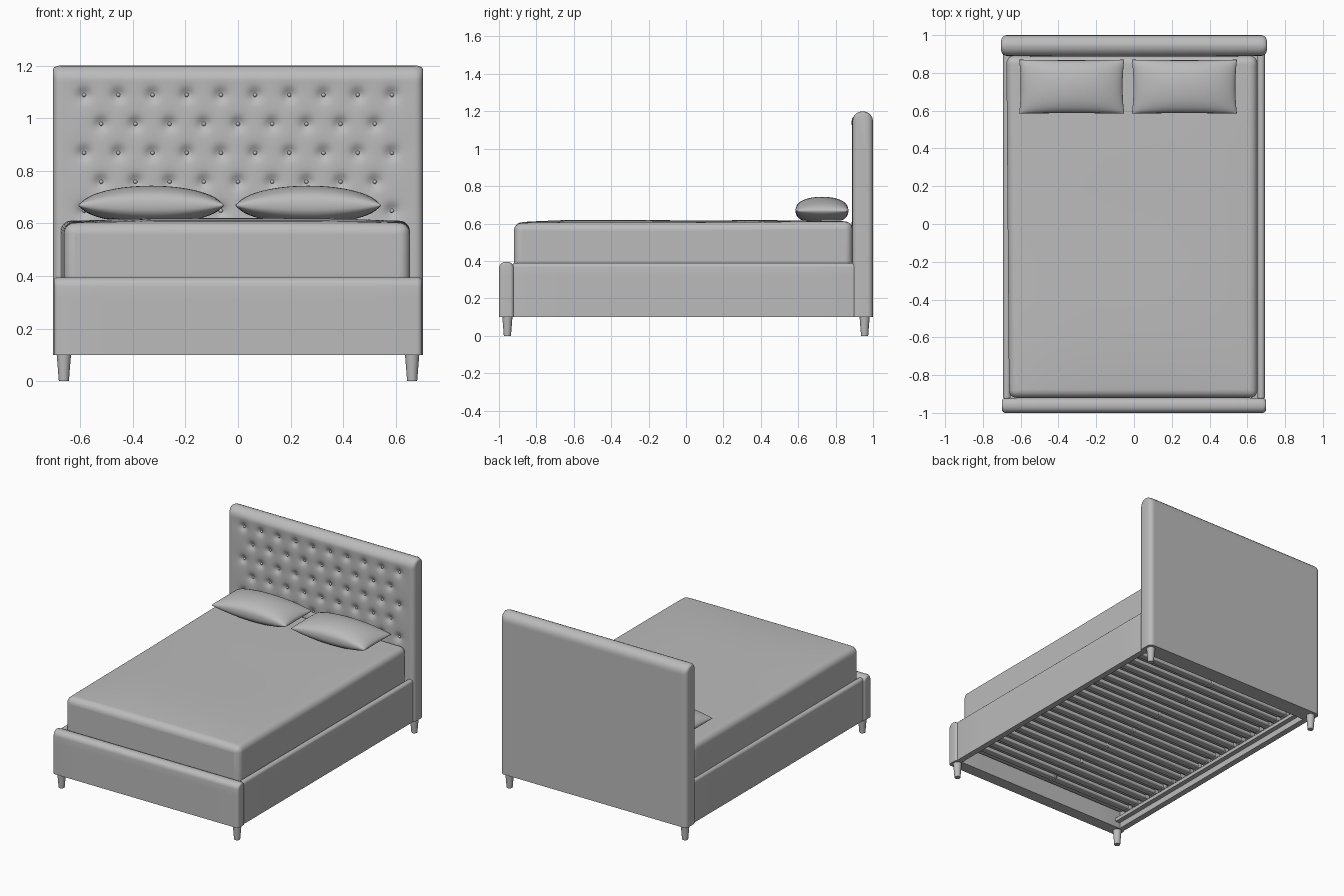
import bpy, bmesh, math
from mathutils import Matrix

cube = bpy.data.objects.get("Cube")
if cube:
    bpy.data.objects.remove(cube, do_unlink=True)

grey = bpy.data.materials.new("soft grey")
grey.use_nodes = True
tone = (0.5, 0.5, 0.5, 1)
grey.diffuse_color = tone
grey.node_tree.nodes["Principled BSDF"].inputs["Base Color"].default_value = tone


def finish(name, bm, angle=40):
    """Turn a bmesh into a smooth-shaded object."""
    bmesh.ops.recalc_face_normals(bm, faces=bm.faces)
    mesh = bpy.data.meshes.new(name)
    bm.to_mesh(mesh)
    bm.free()
    mesh.materials.append(grey)
    obj = bpy.data.objects.new(name, mesh)
    bpy.context.collection.objects.link(obj)
    bpy.ops.object.select_all(action='DESELECT')
    obj.select_set(True)
    bpy.context.view_layer.objects.active = obj
    bpy.ops.object.shade_smooth_by_angle(angle=math.radians(angle))
    return obj


def add_box(bm, centre, size):
    mat = Matrix.Translation(centre) @ Matrix.Diagonal((*size, 1))
    bmesh.ops.create_cube(bm, size=1, matrix=mat)


def bevel(obj, width, segments):
    mod = obj.modifiers.new("rounding", 'BEVEL')
    mod.width, mod.segments = width, segments
    mod.limit_method = 'ANGLE'


def panel(name, half_len, thick, z0, z1, top_r, end_r, across=8, up=6, relief=None, place=Matrix()):
    """Upholstered board: rounded top profile swept along x, with soft ends."""
    flat = half_len - end_r
    arc = [i * math.pi / 10 for i in range(6)]
    right = [(flat + end_r * math.sin(a), end_r * (1 - math.cos(a))) for a in arc]
    middle = [(-flat + 2 * flat * i / across, 0) for i in range(1, across)]
    stations = [(-x, s) for x, s in reversed(right)] + middle + right
    bm = bmesh.new()
    rings = []
    for x, inset in stations:
        h, top = thick / 2 - inset, z1 - inset * 0.5
        r = min(top_r, h)
        pts = [(-h, z0 + (top - r - z0) * i / up) for i in range(up)]
        pts += [(-h + r * (1 - math.cos(a)), top - r + r * math.sin(a)) for a in arc]
        pts += [(-y, z) for y, z in reversed(pts)]
        ring = []
        for i, (y, z) in enumerate(pts):
            if relief and i < up + 3:
                y += relief(x, z)
            ring.append(bm.verts.new((x, y, z)))
        rings.append(ring)
    n = len(rings[0])
    for a, b in zip(rings, rings[1:]):
        for i in range(n):
            j = (i + 1) % n
            bm.faces.new((a[i], a[j], b[j], b[i]))
    bm.faces.new(rings[0])
    bm.faces.new(rings[-1])
    bmesh.ops.remove_doubles(bm, verts=bm.verts, dist=0.00001)
    bm.transform(place)
    return finish(name, bm)


# Tufting layout: staggered rows of buttons
STEP, ROW, TOP_ROW = 0.13, 0.11, 1.088
buttons = []
for row in range(5):
    count = 10 - row % 2
    buttons += [((i - (count - 1) / 2) * STEP, TOP_ROW - row * ROW) for i in range(count)]


def tuft(x, z):
    """Depth of the button dimples, with soft padding between them."""
    depth = 0
    for bx, bz in buttons:
        d2 = (x - bx) ** 2 + (z - bz) ** 2
        if d2 < 0.02:
            depth += 0.016 * math.exp(-d2 / 0.0005) + 0.006 * math.exp(-d2 / 0.0025)
    # padding swells in the middle of the board
    if abs(x) < 0.66 and 0.4 < z < 1.17:
        depth -= 0.005 * (1 - (x / 0.66) ** 4)
    return depth


# Headboard with its buttons
panel("headboard", 0.703, 0.11, 0.10, 1.20, 0.054, 0.03, across=130, up=100,
      relief=tuft, place=Matrix.Translation((0, 0.945, 0)))
bm = bmesh.new()
for bx, bz in buttons:
    bmesh.ops.create_uvsphere(bm, u_segments=10, v_segments=6, radius=0.008,
                              matrix=Matrix.Translation((bx, 0.906, bz)))
finish("headboard_buttons", bm)

# Footboard and side rails
panel("footboard", 0.70, 0.08, 0.10, 0.395, 0.035, 0.02,
      place=Matrix.Translation((0, -0.96, 0)))
for side, label in ((1, "left"), (-1, "right")):
    turn = Matrix.Rotation(side * math.pi / 2, 4, 'Z')
    panel(label + "_side_rail", 0.925, 0.04, 0.10, 0.388, 0.02, 0.01,
          place=Matrix.Translation((side * 0.673, 0, 0)) @ turn)

# Tapered legs
for sx, xn in ((1, "left"), (-1, "right")):
    for sy, yn in ((-1, "front"), (1, "back")):
        bm = bmesh.new()
        bmesh.ops.create_cone(bm, cap_ends=True, segments=20, radius1=0.019, radius2=0.028,
                              depth=0.11, matrix=Matrix.Translation((sx * 0.662, sy * 0.955, 0.055)))
        finish(yn + "_" + xn + "_leg", bm)

# Mattress with a gently crowned top
bm = bmesh.new()
add_box(bm, (-0.004, -0.015, 0.401), (1.315, 1.81, 0.402))
for axis, half in ((0, 0.6), (1, 0.84)):
    for i in range(9):
        point, normal = [0, 0, 0], [0, 0, 0]
        point[axis], normal[axis] = half * (i - 4) / 4, 1
        bmesh.ops.bisect_plane(bm, geom=bm.verts[:] + bm.edges[:] + bm.faces[:],
                               plane_co=point, plane_no=normal)
for v in bm.verts:
    x, y = v.co.x / 0.662, (v.co.y + 0.015) / 0.905
    if v.co.z > 0.5:
        v.co.z += (0.015 - 0.006 * y) * max(0, 1 - x ** 4) * max(0, 1 - y ** 6)
        v.co.z += 0.008 * max(0, y)
    if x < -0.95:
        v.co.x -= 0.007 * (1 + y)
bevel(finish("mattress", bm), 0.04, 6)


def pillow(name, x, y, z):
    """Two puffed sheets joined at a seam with pointed corners."""
    bm = bmesh.new()
    nu, nv = 36, 24
    for up in (1, -1):
        grid = []
        for i in range(nu + 1):
            u = -math.cos(math.pi * i / nu)
            col = []
            for j in range(nv + 1):
                v = -math.cos(math.pi * j / nv)
                eu, ev = max(0, 1 - u * u), max(0, 1 - v * v)
                puff = eu ** 0.55 * ev ** 0.37
                px = 0.278 * u * (1 - 0.03 * ev)
                py = 0.143 * v * (1 - 0.02 * eu)
                pz = 0.075 * puff if up > 0 else -0.052 * min(1, puff * 1.35)
                col.append(bm.verts.new((px, py, pz)))
            grid.append(col)
        for a, b in zip(grid, grid[1:]):
            for j in range(nv):
                bm.faces.new((a[j], b[j], b[j + 1], a[j + 1]))
    bmesh.ops.remove_doubles(bm, verts=bm.verts, dist=0.0001)
    bm.transform(Matrix.Translation((x, y, z)))
    finish(name, bm, 80)


pillow("right_pillow", -0.33, 0.727, 0.668)
pillow("left_pillow", 0.267, 0.727, 0.668)

# Slatted base: slats, centre clips, end holders and supporting ledges
slats, clips, ledges = bmesh.new(), bmesh.new(), bmesh.new()
SLATS = 20
for i in range(SLATS):
    y = -0.80 + i * 1.64 / (SLATS - 1)
    add_box(slats, (0, y, 0.178), (1.26, 0.05, 0.024))
    if i % 3 == 0:
        add_box(clips, (0, y, 0.176), (0.02, 0.056, 0.028))
    for side in (1, -1):
        add_box(clips, (side * 0.62, y, 0.178), (0.03, 0.058, 0.03))
for side in (1, -1):
    add_box(ledges, (side * 0.638, 0, 0.152), (0.035, 1.84, 0.024))
bevel(finish("slats", slats), 0.006, 3)
bevel(finish("slat_clips", clips), 0.004, 2)
finish("slat_ledges", ledges)
